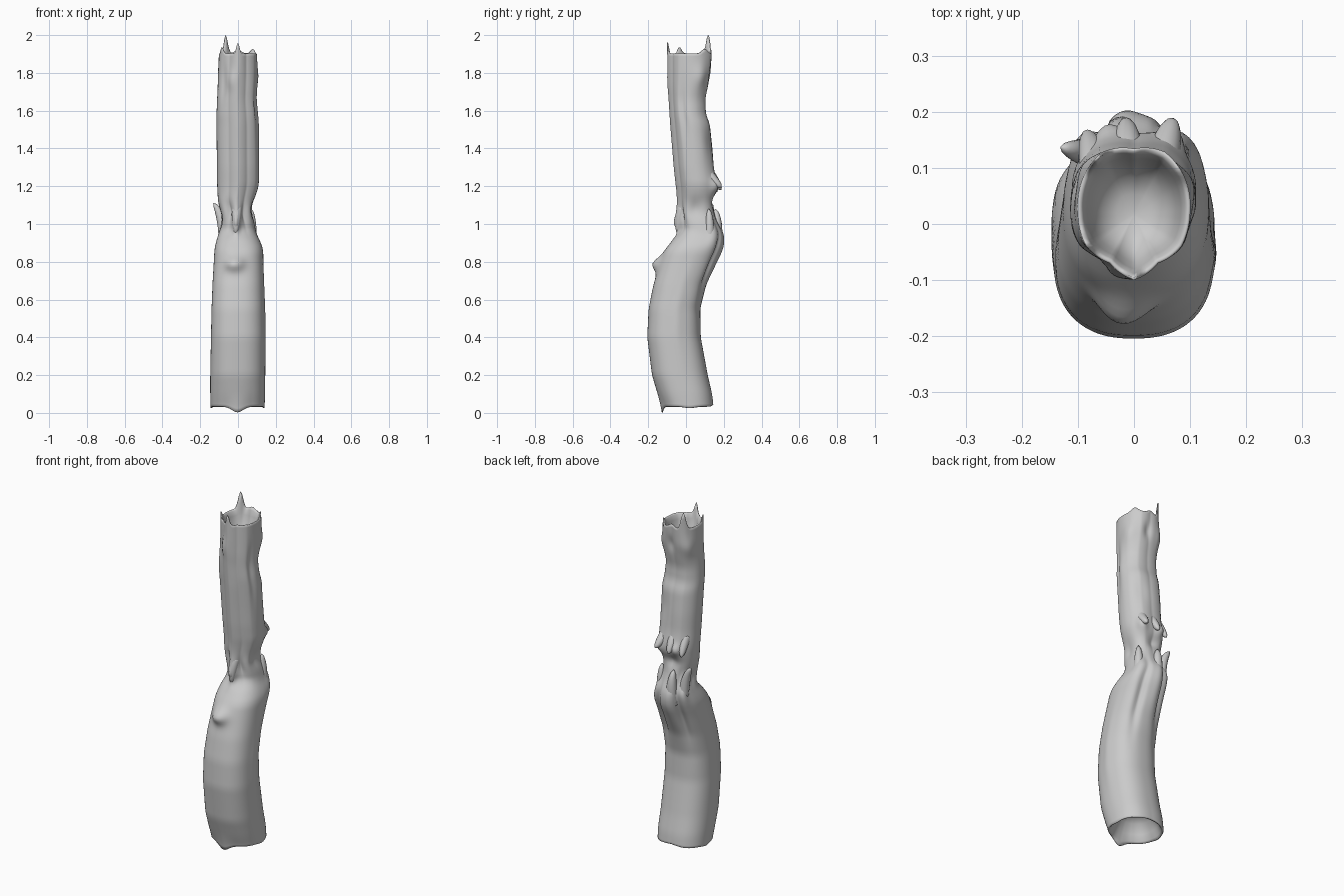
import bpy, bmesh, math
from mathutils import Vector

# Limb profile: z, left x, right x, front y, back y, shield-shape blend
KEYS = [
    (0.03, -.145, .14, -.125, .145, .25), (0.10, -.147, .143, -.15, .138, .15),
    (0.20, -.147, .143, -.18, .115, 0), (0.40, -.143, .142, -.205, .078, 0),
    (0.55, -.14, .138, -.198, .075, 0), (0.68, -.135, .135, -.172, .105, 0),
    (0.80, -.128, .133, -.135, .155, 0), (0.86, -.125, .133, -.115, .182, 0),
    (0.90, -.118, .122, -.082, .192, 0), (0.935, -.107, .103, -.055, .193, .1),
    (0.96, -.10, .094, -.025, .188, .4), (1.00, -.092, .088, -.035, .165, .7),
    (1.06, -.092, .08, -.05, .145, .9), (1.12, -.105, .085, -.048, .148, 1),
    (1.17, -.108, .10, -.05, .158, 1), (1.21, -.11, .11, -.055, .162, 1),
    (1.30, -.11, .11, -.065, .145, 1), (1.40, -.112, .11, -.073, .138, 1),
    (1.53, -.113, .11, -.084, .124, 1), (1.58, -.113, .106, -.087, .104, 1),
    (1.66, -.11, .098, -.092, .10, 1), (1.72, -.107, .10, -.096, .112, 1),
    (1.80, -.105, .102, -.098, .128, 1), (1.91, -.10, .10, -.10, .135, 1)]
# Shield radii every 30 degrees, from the front ridge round to the back
SHIELD = [1.0, .86, .98, 1.0, 1.06, 1.1, 1.0]
# Surface bumps and grooves: angle (0 front, 90 right), z, angle spread, z spread, height
BUMPS = [
    (-8, .79, 19, .04, .04), (-5, 1.0, 11, .05, .03), (-32, 1.07, 15, .05, -.018),
    (30, 1.05, 14, .05, -.015), (186, .86, 13, .15, .012), (150, .80, 9, .17, -.022),
    (213, .83, 9, .17, -.025), (232, .95, 10, .06, .012), (125, .95, 14, .07, .01),
    (90, 1.08, 25, .05, -.014), (270, 1.02, 20, .04, -.012), (180, 1.12, 28, .035, -.02),
    (145, 1.2, 12, .035, .02), (200, 1.2, 12, .03, .018),
    (120, 1.78, 18, .06, .012), (225, 1.79, 16, .06, .012), (172, 1.8, 12, .04, -.012),
    (75, 1.6, 12, .16, -.01), (-20, 1.76, 16, .05, .01), (-50, 1.75, 12, .09, -.008),
    (150, 1.42, 20, .08, -.008), (95, .5, 12, .25, .006)]
# Rim teeth: angle, spread, height
TOP_TEETH = [(-143, 9, .10), (0, 7, .06), (-62, 9, .035), (132, 12, .025), (180, 14, .02)]
BASE_TEETH = [(0, 17, -.032), (95, 16, -.008), (-95, 16, -.008), (180, 25, .01)]
N = 96


def adiff(a, b):
    return (a - b + 180) % 360 - 180


def teeth(table, a):
    return sum(h * math.exp(-(adiff(a, c) / w) ** 2) for c, w, h in table)


def linear(z):
    z = min(max(z, KEYS[0][0]), KEYS[-1][0])
    for k, n in zip(KEYS, KEYS[1:]):
        if z <= n[0]:
            t = (z - k[0]) / (n[0] - k[0])
            return [p + (q - p) * t for p, q in zip(k[1:], n[1:])]


def profile(z):
    samples = [linear(z + d) for d in (-.02, -.01, 0, .01, .02)]
    return [sum(c) / 5 for c in zip(*samples)]


def outline(a, z):
    x0, x1, y0, y1, s = profile(z)
    r = math.radians(a)
    sx, cy = math.sin(r), -math.cos(r)
    oval = (abs(sx) ** 2.4 + abs(cy) ** 2.4) ** (-1 / 2.4)
    f = abs(adiff(a, 0)) / 30
    i = min(int(f), 5)
    shield = SHIELD[i] + (SHIELD[i + 1] - SHIELD[i]) * (f - i)
    rad = oval + (shield - oval) * s
    bump = sum(h * math.exp(-(adiff(a, c) / w) ** 2 - ((z - zc) / zw) ** 2)
               for c, zc, w, zw, h in BUMPS)
    return Vector(((x0 + x1) / 2 + sx * rad * (x1 - x0) / 2 + sx * bump,
                   (y0 + y1) / 2 + cy * rad * (y1 - y0) / 2 + cy * bump, z))


def finish(bm, name):
    bmesh.ops.recalc_face_normals(bm, faces=bm.faces)
    me = bpy.data.meshes.new(name)
    bm.to_mesh(me)
    bm.free()
    for p in me.polygons:
        p.use_smooth = True
    ob = bpy.data.objects.new(name, me)
    bpy.context.collection.objects.link(ob)
    return ob


# Limb skin with a hollow at each end
def limb():
    angles = [i * 360 / N for i in range(N)]
    rings = []

    def hollow(z, table, scale, depth, keep):
        x0, x1, y0, y1, _ = profile(z)
        c = Vector(((x0 + x1) / 2, (y0 + y1) / 2, z))
        ring = []
        for a in angles:
            p = c + (outline(a, z) - c) * scale
            p.z = z + depth + teeth(table, a) * keep
            ring.append(p)
        return ring

    low, high, rows = .035, 1.90, 150
    for s, d, k in ((.05, .12, 0), (.35, .115, 0), (.62, .09, 0), (.80, .04, .1), (.90, .006, .4), (.96, -.003, .9)):
        rings.append(hollow(low, BASE_TEETH, s, d, k))
    for j in range(rows + 1):
        z = low + (high - low) * j / rows
        up = max(0, (z - 1.80) / (high - 1.80)) ** 2
        down = max(0, (.12 - z) / (.12 - low)) ** 2
        ring = []
        for a in angles:
            p = outline(a, z)
            p.z += up * teeth(TOP_TEETH, a) + down * teeth(BASE_TEETH, a)
            ring.append(p)
        rings.append(ring)
    for s, d, k in ((.96, .003, .95), (.90, -.004, .45), (.83, -.03, .1), (.74, -.08, 0),
                    (.55, -.12, 0), (.3, -.135, 0), (.05, -.14, 0)):
        rings.append(hollow(high, TOP_TEETH, s, d, k))
    bm = bmesh.new()
    vs = [[bm.verts.new(p) for p in ring] for ring in rings]
    for r, q in zip(vs, vs[1:]):
        for i in range(N):
            k = (i + 1) % N
            bm.faces.new((r[i], r[k], q[k], q[i]))
    bm.faces.new(vs[0])
    bm.faces.new(vs[-1])
    return finish(bm, "limb")


# Torn tips: tapered, bent shapes swept along three points
def torn_tip(name, a, b, c, radius):
    a, b, c = Vector(a), Vector(b), Vector(c)
    bm = bmesh.new()
    rows, steps, sides = [], 10, 14
    for j in range(steps + 1):
        t = j / steps
        p = a * (1 - t) ** 2 + b * 2 * t * (1 - t) + c * t * t
        d = ((b - a) * (1 - t) + (c - b) * t).normalized()
        u = d.cross(Vector((.3, .2, 1))).normalized()
        v = d.cross(u)
        r = radius * math.sqrt(max(1 - t ** 1.5, .004))
        rows.append([bm.verts.new(p + (u * math.cos(w) + v * math.sin(w)) * r)
                     for w in (2 * math.pi * i / sides for i in range(sides))])
    for r, q in zip(rows, rows[1:]):
        for i in range(sides):
            k = (i + 1) % sides
            bm.faces.new((r[i], r[k], q[k], q[i]))
    bm.faces.new(rows[0])
    bm.faces.new(rows[-1])
    return finish(bm, name)


limb()
torn_tip("back_flap_tip_right", (.05, .11, 1.27), (.06, .155, 1.22), (.07, .188, 1.195), .03)
torn_tip("back_flap_tip_middle", (-.01, .12, 1.27), (-.012, .16, 1.22), (-.015, .186, 1.18), .028)
torn_tip("back_flap_tip_left", (-.07, .10, 1.27), (-.075, .135, 1.22), (-.085, .165, 1.17), .028)
torn_tip("left_spur", (-.075, .13, .93), (-.085, .125, 1.06), (-.13, .137, 1.11), .028)
torn_tip("back_finger", (-.02, .15, .88), (-.02, .175, 1.0), (-.03, .155, 1.08), .034)
torn_tip("right_finger", (.07, .12, .88), (.075, .13, 1.0), (.07, .12, 1.08), .03)
torn_tip("front_flap_tip", (-.005, -.015, 1.09), (-.01, -.045, 1.02), (-.012, -.04, .945), .028)
